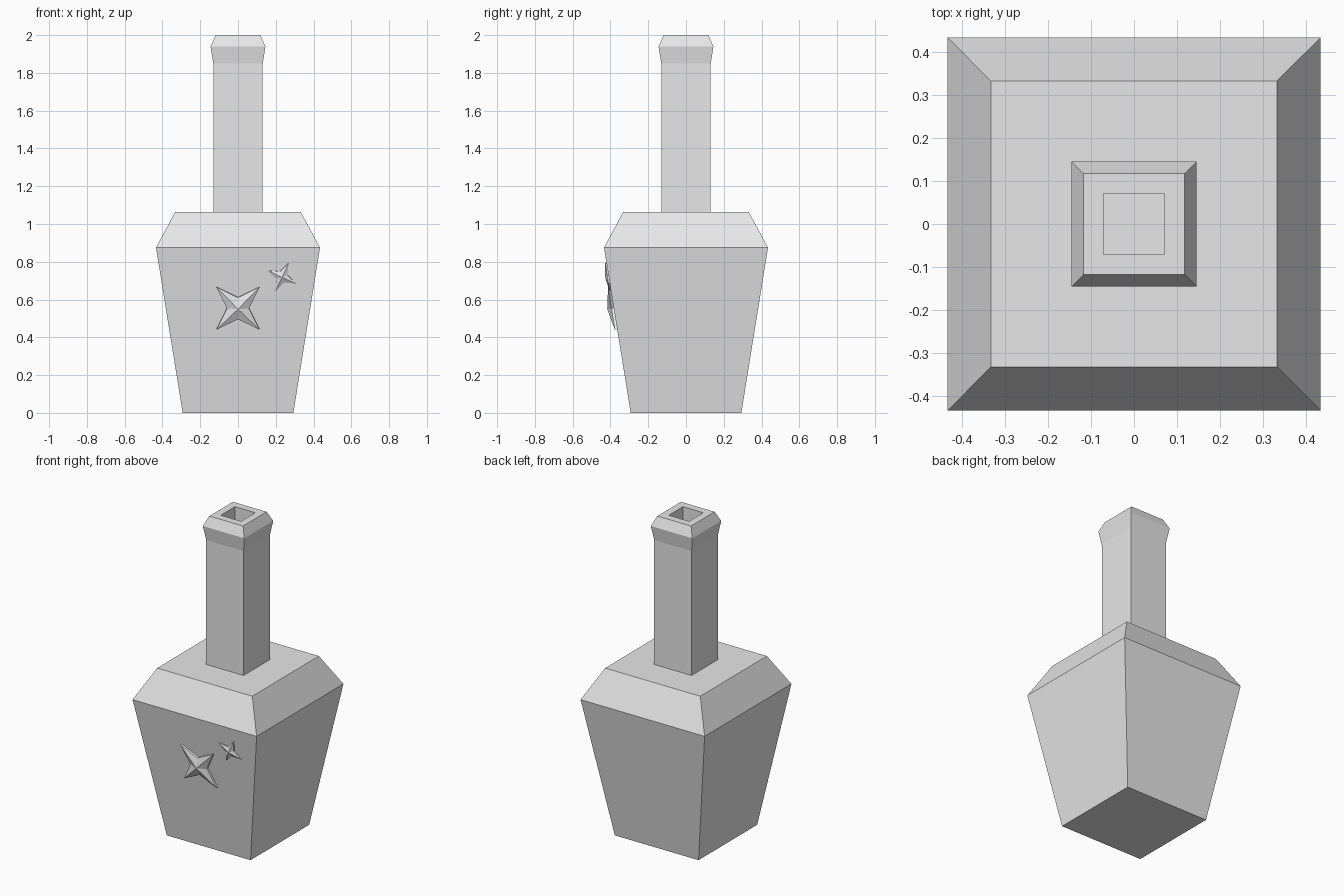
import bpy, bmesh, math
from mathutils import Matrix, Vector

cube = bpy.data.objects.get("Cube")
if cube:
    bpy.data.objects.remove(cube, do_unlink=True)

grey = bpy.data.materials.new("light grey")
grey.use_nodes = True
colour = (0.8, 0.8, 0.8, 1)
grey.diffuse_color = colour
grey.node_tree.nodes["Principled BSDF"].inputs["Base Color"].default_value = colour


def finish(name, bm):
    bmesh.ops.recalc_face_normals(bm, faces=bm.faces)
    mesh = bpy.data.meshes.new(name)
    bm.to_mesh(mesh)
    bm.free()
    mesh.materials.append(grey)
    obj = bpy.data.objects.new(name, mesh)
    bpy.context.collection.objects.link(obj)
    return obj


def square_loft(name, profile):
    """Stack square rings given as (half width, height), closed at both ends."""
    bm = bmesh.new()
    rings = [[bm.verts.new((sx * h, sy * h, z))
              for sx, sy in ((-1, -1), (1, -1), (1, 1), (-1, 1))]
             for h, z in profile]
    for a, b in zip(rings, rings[1:]):
        for i in range(4):
            j = (i + 1) % 4
            bm.faces.new((a[i], a[j], b[j], b[i]))
    bm.faces.new(rings[0])
    bm.faces.new(rings[-1])
    return finish(name, bm)


# Bottle: tapered body, sloped shoulder, neck, flared lip and square mouth
BASE, WIDE, WIDE_Z = 0.293, 0.434, 0.875
square_loft("bottle", [
    (BASE, 0), (WIDE, WIDE_Z), (0.333, 1.063), (0.131, 1.063),
    (0.131, 1.85), (0.145, 1.94), (0.118, 2.0), (0.071, 2.0), (0.071, 1.85)])


# Raised four-pointed stars lying on the sloping front face
def star(name, x, z, radius, inner, height, turn):
    bm = bmesh.new()
    front, back = [], []
    for i in range(8):
        r = inner if i % 2 else radius
        a = turn + i * math.pi / 4
        p = Vector((r * math.cos(a), r * math.sin(a), 0))
        front.append(bm.verts.new(p + Vector((0, 0, height * 0.35))))
        back.append(bm.verts.new(p - Vector((0, 0, 0.004))))
    peak = bm.verts.new((0, 0, height))
    for i in range(8):
        j = (i + 1) % 8
        bm.faces.new((front[i], front[j], peak))
        bm.faces.new((back[i], back[j], front[j], front[i]))
    bm.faces.new(back)
    obj = finish(name, bm)
    lean = math.atan2(WIDE - BASE, WIDE_Z)
    y = -(BASE + (WIDE - BASE) * z / WIDE_Z)
    obj.matrix_world = (Matrix.Translation((x, y, z))
                        @ Matrix.Rotation(math.pi / 2 + lean, 4, "X"))
    return obj


star("large_star", 0, 0.555, 0.162, 0.058, 0.035, math.radians(45))
star("small_star", 0.233, 0.72, 0.083, 0.031, 0.02, math.radians(65))
